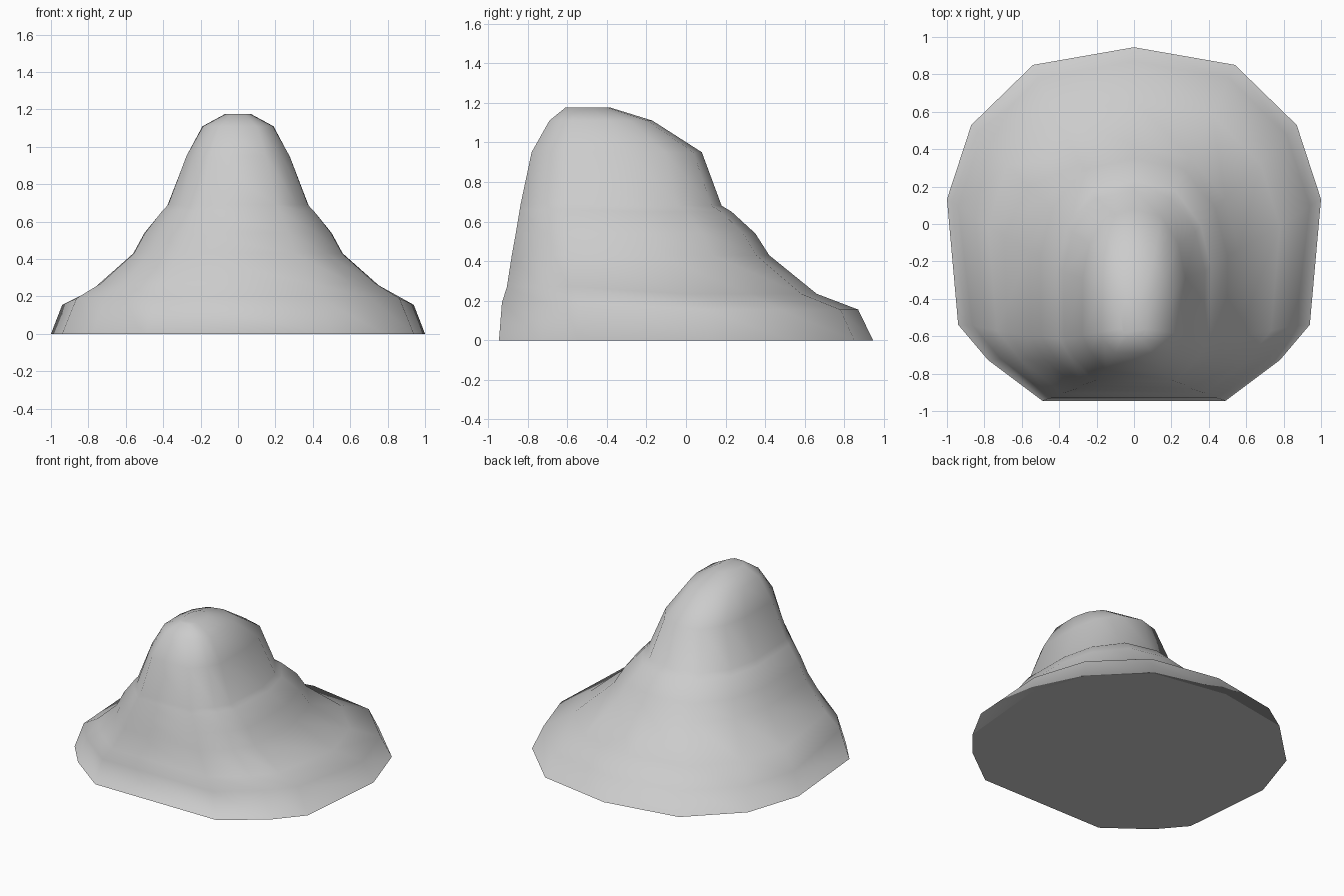
import bpy, bmesh

if "Cube" in bpy.data.objects:
    bpy.data.objects.remove(bpy.data.objects["Cube"])

# Right half of the base outline, back to front, in units of the ring's half size
HALF = [(0.54, 0.90), (0.87, 0.56), (1.0, 0.14), (0.94, -0.57), (0.78, -0.77), (0.49, -1.0)]
OUTLINE = [(0, 1.0)] + HALF + [(-x, y) for x, y in reversed(HALF)]

# Rings: half width, front y, back y, front z, back z, front narrowing (negative widens)
RINGS = [
    (1.00, -0.945, 0.945, 0.00, 0.00, 0.0),
    (0.94, -0.93, 0.87, 0.19, 0.155, 0.04),
    (0.78, -0.905, 0.66, 0.27, 0.235, 0.0),
    (0.56, -0.88, 0.42, 0.43, 0.43, -0.1),
    (0.50, -0.86, 0.35, 0.54, 0.54, -0.1),
    (0.41, -0.84, 0.23, 0.66, 0.65, -0.08),
    (0.38, -0.835, 0.18, 0.69, 0.68, -0.08),
    (0.275, -0.78, 0.08, 0.95, 0.95, -0.12),
    (0.19, -0.69, -0.17, 1.11, 1.11, -0.08),
    (0.07, -0.61, -0.38, 1.175, 1.175, 0.0),
]


def add_ring(bm, width, front, back, z_front, z_back, narrow):
    mid, half = (front + back) / 2, (back - front) / 2
    ring = []
    for x, y in OUTLINE:
        f = min(1, max(0, -y / 0.57))        # 1 on the steep front face
        ring.append(bm.verts.new((x * width * (1 - narrow * max(0, -y)),
                                  mid + y * half,
                                  z_back + (z_front - z_back) * f)))
    return ring


# Mound lofted through the rings
bm = bmesh.new()
rings = [add_ring(bm, *r) for r in RINGS]
n = len(OUTLINE)
for low, high in zip(rings, rings[1:]):
    for i in range(n):
        j = (i + 1) % n
        bm.faces.new((low[i], low[j], high[j], high[i]))

# Small flat summit, and flat underside fanned around an inner ring
bm.faces.new(rings[-1])
under = bm.faces.new(rings[0])
bmesh.ops.inset_region(bm, faces=[under], thickness=0.06)
bmesh.ops.recalc_face_normals(bm, faces=bm.faces)

# Smooth all over, including the rim
for face in bm.faces:
    face.smooth = True

mesh = bpy.data.meshes.new("rock_mound")
bm.to_mesh(mesh)
bm.free()
mound = bpy.data.objects.new("rock_mound", mesh)
bpy.context.collection.objects.link(mound)

# Mid-grey stone
stone = bpy.data.materials.new("stone_grey")
stone.diffuse_color = (0.55, 0.55, 0.55, 1)
stone.use_nodes = True
stone.node_tree.nodes["Principled BSDF"].inputs["Base Color"].default_value = stone.diffuse_color
mesh.materials.append(stone)
